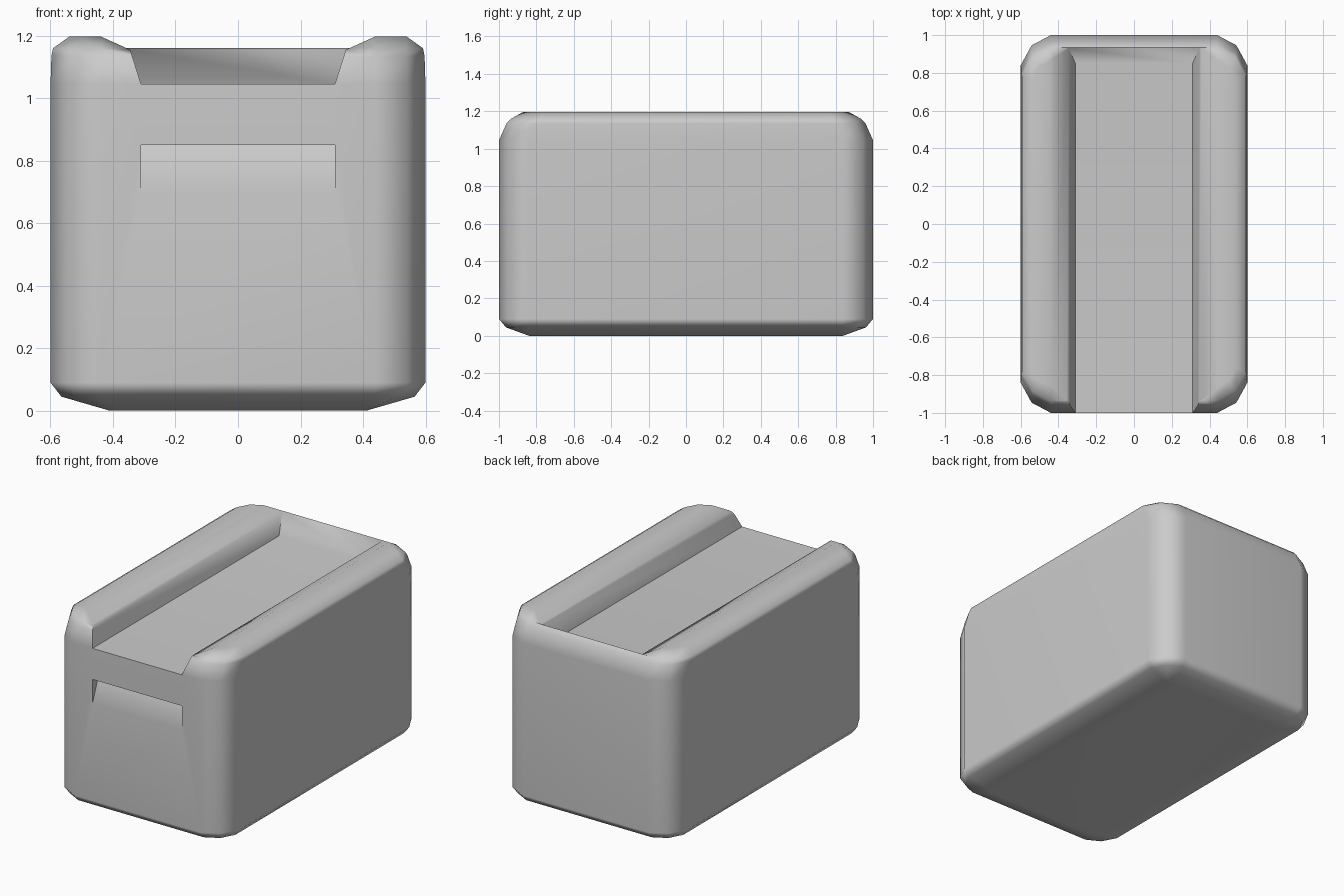
import bpy, bmesh

if "Cube" in bpy.data.objects:
    bpy.data.objects.remove(bpy.data.objects["Cube"])


def loft(name, rings):
    """Closed mesh skinned over equal-length rings of points."""
    bm = bmesh.new()
    loops = [[bm.verts.new(p) for p in ring] for ring in rings]
    n = len(loops[0])
    for a, b in zip(loops, loops[1:]):
        for i in range(n):
            j = (i + 1) % n
            bm.faces.new((a[i], a[j], b[j], b[i]))
    bm.faces.new(loops[0][::-1])
    bm.faces.new(loops[-1])
    bmesh.ops.recalc_face_normals(bm, faces=bm.faces)
    mesh = bpy.data.meshes.new(name)
    bm.to_mesh(mesh)
    bm.free()
    ob = bpy.data.objects.new(name, mesh)
    bpy.context.collection.objects.link(ob)
    return ob


def rounded_ring(hx, hy, z, r):
    """Rectangle with two-segment rounded corners."""
    c = [(hx, hy - r), (hx - r * .36, hy - r * .34), (hx - r, hy)]
    pts = c + [(-x, y) for x, y in c[::-1]]
    pts += [(-x, -y) for x, y in pts]
    return [(x, y, z) for x, y in pts]


def rect(hx, y0, y1, z):
    return [(hx, y0, z), (hx, y1, z), (-hx, y1, z), (-hx, y0, z)]


# Rounded box body
body = loft("bin_body", [rounded_ring(*p) for p in [
    (.41, .84, 0, .03), (.565, .963, .045, .13), (.6, 1, .09, .16),
    (.6, 1, 1.045, .16), (.597, .96, 1.135, .16), (.592, .935, 1.16, .15),
    (.54, .87, 1.197, .11)]])

# Trough along the top, open at the front
trough = loft("trough_cutter", [
    rect(.31, -1.2, .85, 1.045), rect(.345, -1.2, .93, 1.155),
    rect(.44, -1.2, .965, 1.198), rect(.46, -1.2, .98, 1.25)])

# Sloped finger recess under the front bar
recess = loft("finger_recess_cutter", [
    [(x, -1.1, .70), (x, -1.0, .70), (x, -.94, .85), (x, -1.1, .85)]
    for x in (-.31, .31)])

for cutter in (trough, recess):
    mod = body.modifiers.new(cutter.name, 'BOOLEAN')
    mod.operation = 'DIFFERENCE'
    mod.solver = 'EXACT'
    mod.object = cutter
    cutter.hide_render = True

bpy.context.view_layer.objects.active = body
body.select_set(True)
for mod in list(body.modifiers):
    bpy.ops.object.modifier_apply(modifier=mod.name)
for cutter in (trough, recess):
    bpy.data.objects.remove(cutter)

# Soft shading with crisp recess edges
bpy.ops.object.shade_smooth_by_angle(angle=1.05)
wn = body.modifiers.new("soft_normals", 'WEIGHTED_NORMAL')
wn.keep_sharp = True
